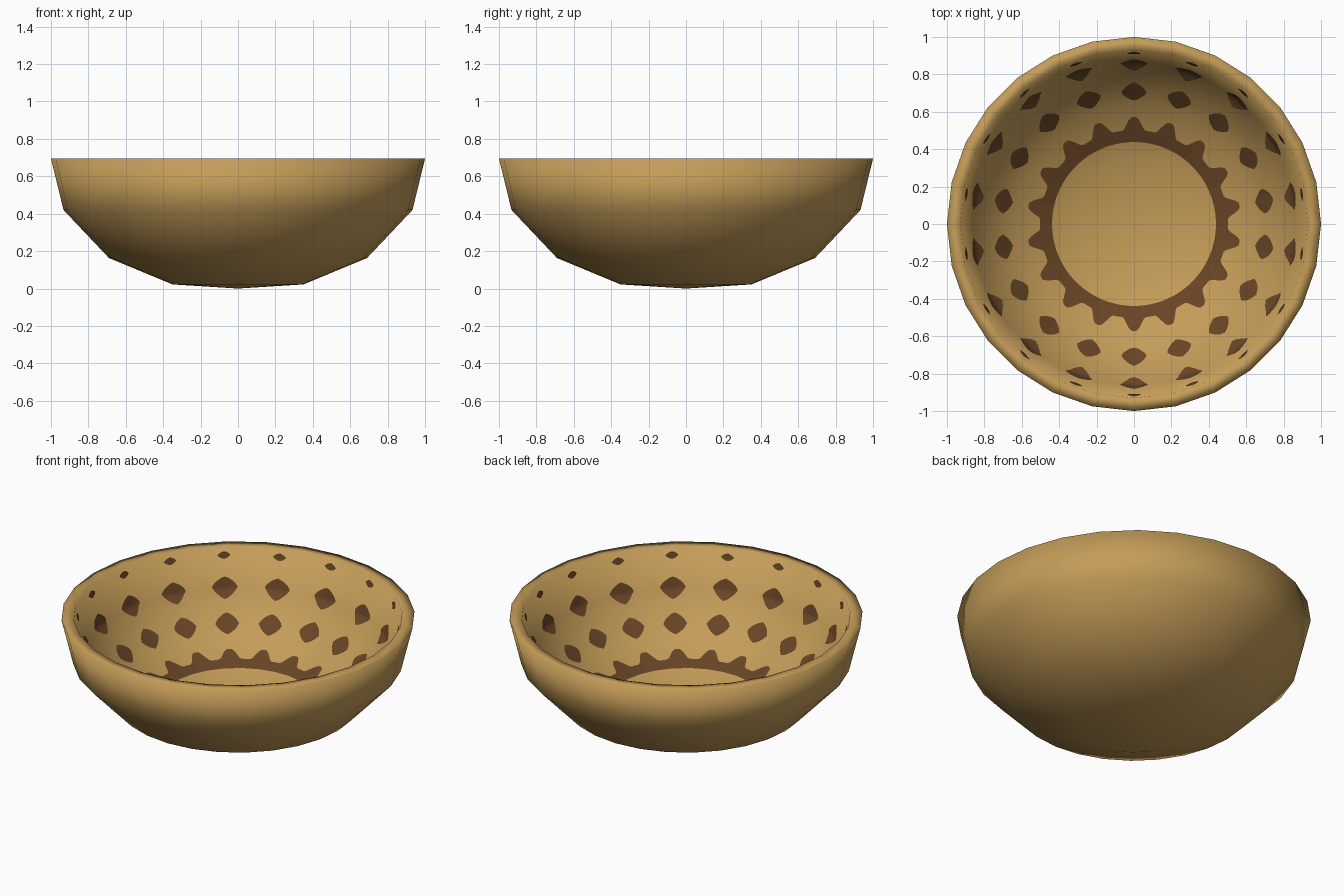
import bpy, bmesh, math

if "Cube" in bpy.data.objects:
    bpy.data.objects.remove(bpy.data.objects["Cube"])

SIDES = 28
STEP = 2 * math.pi / SIDES
REPEAT = 18                                   # motifs around the bowl
OUTER = [(0.35, 0.022), (0.69, 0.163), (0.933, 0.42), (1.0, 0.695)]
INNER = [(0.93, 0.695), (0.865, 0.46), (0.64, 0.25), (0.325, 0.11)]
WALL = [(0.0, 0.10)] + INNER[::-1]            # inner profile, floor to rim


def material(name, rgb):
    m = bpy.data.materials.new(name)
    m.diffuse_color = (*rgb, 1)
    m.use_nodes = True
    m.node_tree.nodes["Principled BSDF"].inputs["Base Color"].default_value = m.diffuse_color
    return m


TAN = material("tan_clay", (0.552, 0.332, 0.098))
BROWN = material("brown_paint", (0.138, 0.060, 0.019))


def finish(bm, name, mat):
    for f in bm.faces:
        f.smooth = True
    me = bpy.data.meshes.new(name)
    bm.to_mesh(me)
    bm.free()
    me.materials.append(mat)
    ob = bpy.data.objects.new(name, me)
    bpy.context.collection.objects.link(ob)
    return ob


def facet(a):
    """Radius factor of the 28-sided outline at angle a."""
    return math.cos(STEP / 2) / math.cos(a % STEP - STEP / 2)


def interp(v, src, dst):
    """Interpolate along the inner profile from column src to column dst."""
    for p, q in zip(WALL, WALL[1:]):
        if v <= q[src] or q is WALL[-1]:
            return p[dst] + (q[dst] - p[dst]) * (v - p[src]) / (q[src] - p[src])


# Bowl: lathed profile from the outside base over the rim to the inside floor
bm = bmesh.new()
rings = [[bm.verts.new((r * math.cos(i * STEP), r * math.sin(i * STEP), z))
          for i in range(SIDES)] for r, z in OUTER + INNER]
base = bm.verts.new((0, 0, 0))
floor = bm.verts.new((0, 0, 0.10))
for i in range(SIDES):
    j = (i + 1) % SIDES
    for a, b in zip(rings, rings[1:]):
        bm.faces.new((a[i], a[j], b[j], b[i]))
    bm.faces.new((base, rings[0][j], rings[0][i]))
    bm.faces.new((floor, rings[-1][i], rings[-1][j]))
finish(bm, "bowl", TAN)


# Painted sun ring around the floor, with a blunt ray at each motif
def ray_edge(a):
    t = abs((a * REPEAT / (2 * math.pi) + 0.5) % 1 - 0.5) * 2
    s = min(max((0.72 - t) / 0.62, 0), 1)
    return 0.502 + 0.07 * s * s * (3 - 2 * s)


bm = bmesh.new()
N, M = REPEAT * 14, 5
grid = []
for i in range(N):
    a = math.pi / 2 + i * 2 * math.pi / N
    edge = ray_edge(a - math.pi / 2)
    row = []
    for k in range(M + 1):
        r = 0.438 + (edge - 0.438) * k / M
        z = interp(r / facet(a), 0, 1) + 0.004
        row.append(bm.verts.new((r * math.cos(a), r * math.sin(a), z)))
    grid.append(row)
for i in range(N):
    p, q = grid[i], grid[(i + 1) % N]
    for k in range(M):
        bm.faces.new((p[k], p[k + 1], q[k + 1], q[k]))
finish(bm, "painted_sun_ring", BROWN)


# Painted diamonds on the wall: rounded diamonds laid just over the surface
def wall_point(a, z):
    r = interp(z, 1, 0) * facet(a) - 0.003
    return (r * math.cos(a), r * math.sin(a), z + 0.002)


def diamond_row(name, z0, half_angle, half_height):
    bm = bmesh.new()
    n = 16
    for m in range(REPEAT):
        c = math.pi / 2 + m * 2 * math.pi / REPEAT
        loops = []
        for s in (0.33, 0.67, 1.0):
            loop = []
            for i in range(n):
                t = 2 * math.pi * i / n
                u, v = math.cos(t), math.sin(t)
                k = s / (abs(u) ** 1.35 + abs(v) ** 1.35) ** (1 / 1.35)
                loop.append(bm.verts.new(wall_point(c + half_angle * u * k,
                                                    z0 + half_height * v * k)))
            loops.append(loop)
        mid = bm.verts.new(wall_point(c, z0))
        for i in range(n):
            j = (i + 1) % n
            bm.faces.new((mid, loops[0][j], loops[0][i]))
            for p, q in zip(loops, loops[1:]):
                bm.faces.new((p[i], p[j], q[j], q[i]))
    finish(bm, name, BROWN)


diamond_row("painted_diamonds_lower", 0.318, 0.096, 0.046)
diamond_row("painted_diamonds_middle", 0.475, 0.086, 0.056)
diamond_row("painted_diamonds_upper", 0.648, 0.04, 0.02)
